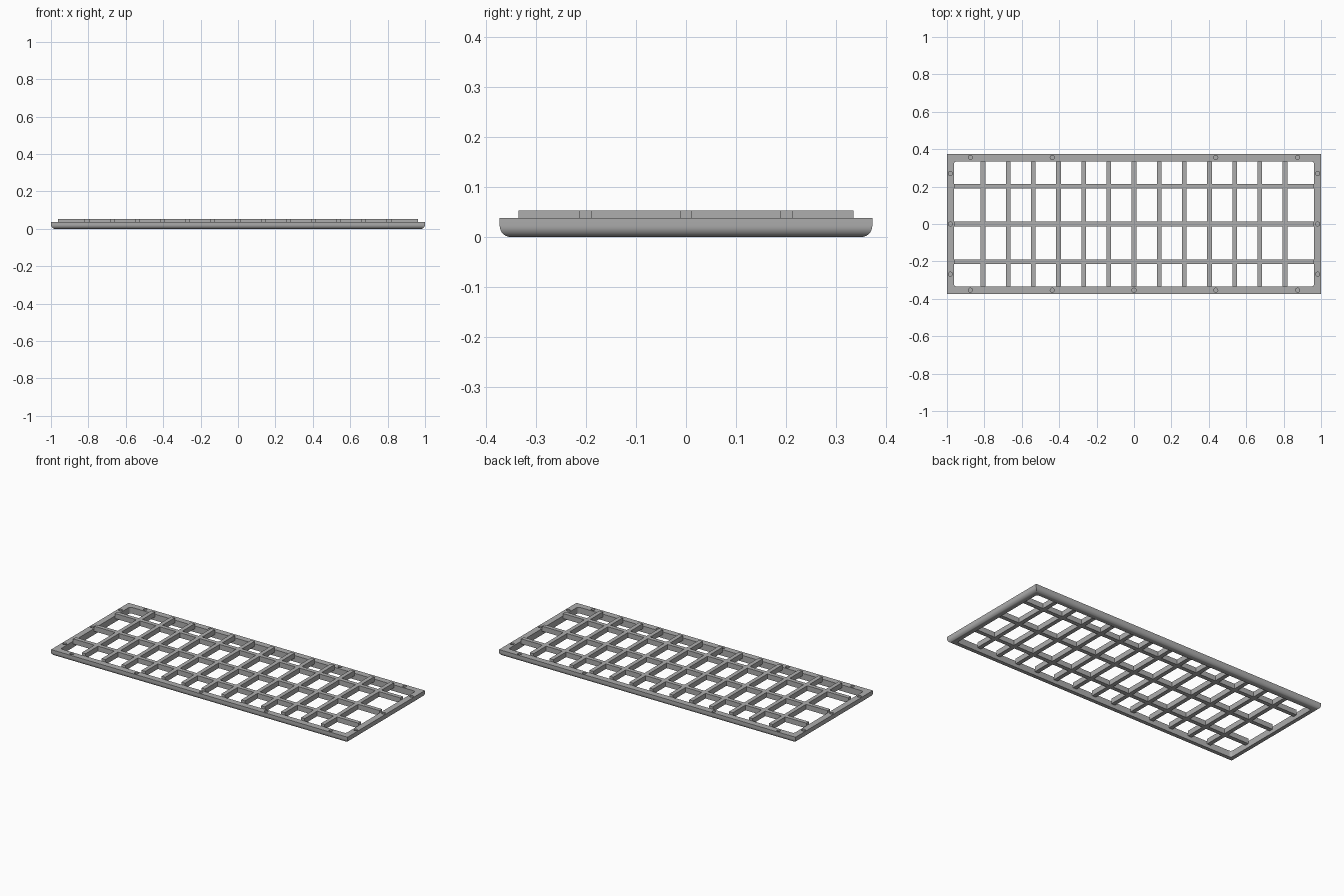
import bpy, bmesh
from mathutils import Matrix

old = bpy.data.objects.get("Cube")
if old:
    bpy.data.objects.remove(old)

GREY = (0.42, 0.42, 0.42, 1)
mat = bpy.data.materials.new("mid grey")
mat.use_nodes = True
mat.diffuse_color = GREY
mat.node_tree.nodes["Principled BSDF"].inputs["Base Color"].default_value = GREY

HALF_X, HALF_Y, FRAME_TOP = 1.0, 0.373, 0.038
IN_X, IN_Y = 0.963, 0.335
BAR, BAR_BOTTOM, BAR_TOP = 0.0125, 0.022, 0.053


def finish(name, bm):
    mesh = bpy.data.meshes.new(name)
    bmesh.ops.recalc_face_normals(bm, faces=bm.faces)
    bm.to_mesh(mesh)
    bm.free()
    obj = bpy.data.objects.new(name, mesh)
    bpy.context.collection.objects.link(obj)
    mesh.materials.append(mat)
    return obj


def box(hx, hy, z0, z1):
    bm = bmesh.new()
    bmesh.ops.create_cube(bm, size=1, matrix=Matrix.Translation((0, 0, (z0 + z1) / 2))
                          @ Matrix.Diagonal((2 * hx, 2 * hy, z1 - z0, 1)))
    return bm


def cut(obj, cutter):
    mod = obj.modifiers.new("cut", "BOOLEAN")
    mod.operation = "DIFFERENCE"
    mod.solver = "EXACT"
    mod.object = cutter
    cutter.hide_render = True
    cutter.hide_set(True)


# Outer frame with a rounded lower edge
bm = box(HALF_X, HALF_Y, 0, FRAME_TOP)
low = [e for e in bm.edges if all(v.co.z < 0.001 for v in e.verts)]
bmesh.ops.bevel(bm, geom=low, offset=0.022, segments=8, profile=0.5, affect="EDGES")
frame = finish("outer_frame", bm)

# Opening with small rounded corners
bm = box(IN_X, IN_Y, -0.1, 0.1)
upright = [e for e in bm.edges if abs(e.verts[0].co.z - e.verts[1].co.z) > 0.1]
bmesh.ops.bevel(bm, geom=upright, offset=0.015, segments=5, profile=0.5, affect="EDGES")
cut(frame, finish("opening_cutter", bm))

# Blind screw holes around the rim
holes = [(0, -0.354)]
for side in (-1, 1):
    holes += [(side * x, y) for x in (0.437, 0.875) for y in (-0.354, 0.356)]
    holes += [(side * 0.982, y) for y in (-0.268, 0, 0.27)]
bm = bmesh.new()
for x, y in holes:
    bmesh.ops.create_cone(bm, cap_ends=True, segments=20, radius1=0.011, radius2=0.011,
                          depth=0.06, matrix=Matrix.Translation((x, y, 0.044)))
cut(frame, finish("screw_hole_cutter", bm))

# Bake the cuts and smooth the rounded edge
bpy.ops.object.select_all(action="DESELECT")
frame.select_set(True)
bpy.context.view_layer.objects.active = frame
for mod in list(frame.modifiers):
    bpy.ops.object.modifier_apply(modifier=mod.name)
bpy.ops.object.shade_smooth_by_angle()


# Lattice: one sheet of cells, windows left out, then thickened
def stops(centres, end):
    return [-end] + [c + s * BAR for c in centres for s in (-1, 1)] + [end]


xs = stops([i * 0.1345 for i in range(-6, 7)], IN_X)
ys = stops([-0.202, 0, 0.202], IN_Y)
bm = bmesh.new()
grid = [[bm.verts.new((x, y, BAR_BOTTOM)) for y in ys] for x in xs]
for i in range(len(xs) - 1):
    for j in range(len(ys) - 1):
        if i % 2 or j % 2:
            bm.faces.new((grid[i][j], grid[i + 1][j], grid[i + 1][j + 1], grid[i][j + 1]))
bmesh.ops.delete(bm, geom=[v for v in bm.verts if not v.link_faces], context="VERTS")
ext = bmesh.ops.extrude_face_region(bm, geom=bm.faces[:], use_keep_orig=True)
top = [g for g in ext["geom"] if isinstance(g, bmesh.types.BMVert)]
bmesh.ops.translate(bm, verts=top, vec=(0, 0, BAR_TOP - BAR_BOTTOM))
finish("lattice", bm)
